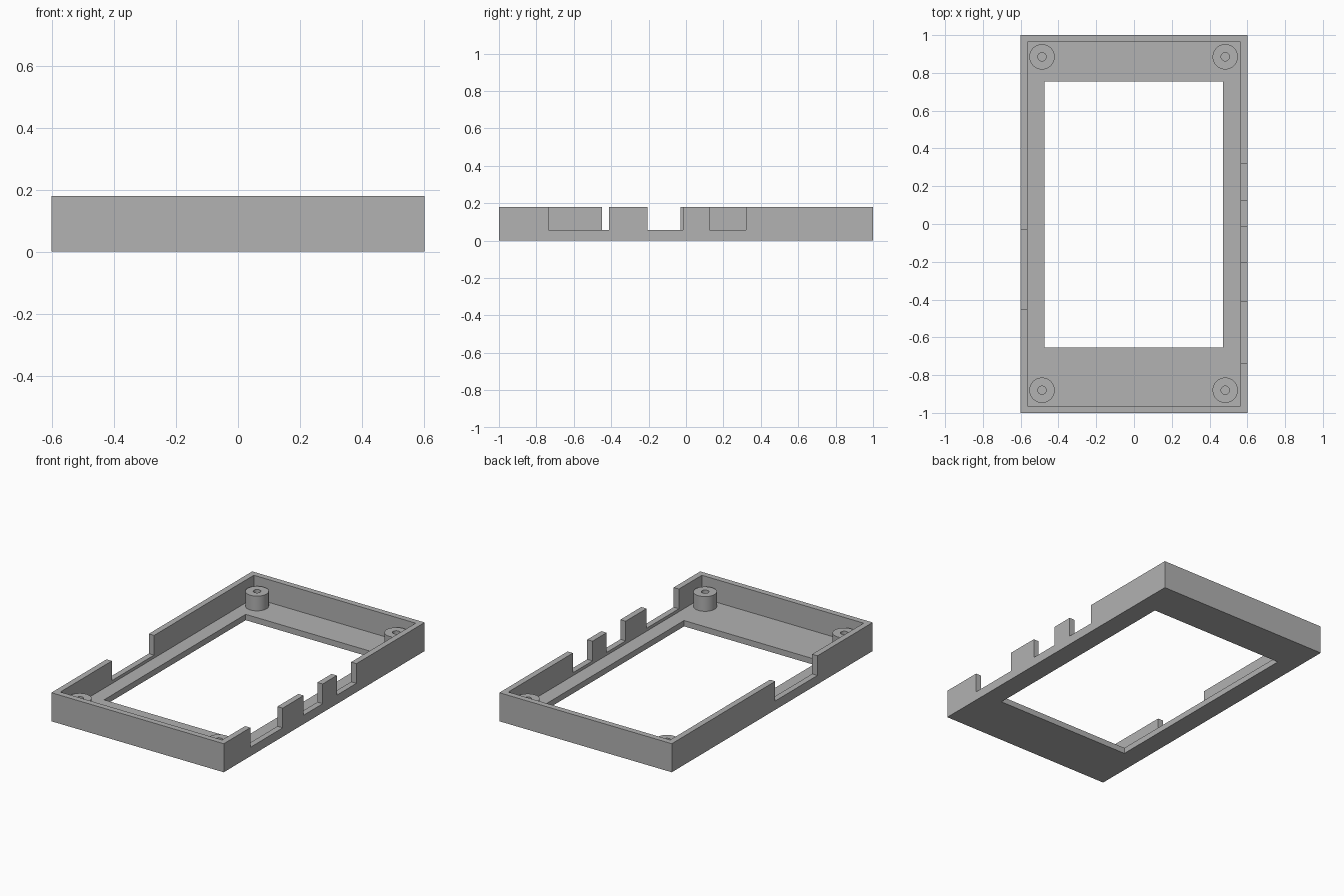
import bpy, bmesh, math
from mathutils import Matrix, Vector

cube = bpy.data.objects.get("Cube")
if cube:
    bpy.data.objects.remove(cube, do_unlink=True)

W, L, H = 1.202, 2.0, 0.18      # outer size
WALL, FLOOR = 0.037, 0.037      # thicknesses
SILL = 0.056                    # height of the notch bottoms

grey = bpy.data.materials.new("plain grey")
grey.use_nodes = True
colour = (0.445, 0.445, 0.445, 1)
grey.diffuse_color = colour
grey.node_tree.nodes["Principled BSDF"].inputs["Base Color"].default_value = colour


def add_object(name, bm):
    bmesh.ops.recalc_face_normals(bm, faces=bm.faces)
    mesh = bpy.data.meshes.new(name)
    bm.to_mesh(mesh)
    bm.free()
    mesh.materials.append(grey)
    obj = bpy.data.objects.new(name, mesh)
    bpy.context.collection.objects.link(obj)
    return obj


def box(name, x, y, z):
    """Box from (min, max) ranges."""
    bm = bmesh.new()
    size = Vector((x[1] - x[0], y[1] - y[0], z[1] - z[0]))
    centre = Vector((sum(x), sum(y), sum(z))) / 2
    bmesh.ops.create_cube(bm, size=1, matrix=Matrix.Translation(centre) @ Matrix.Diagonal(size).to_4x4())
    return add_object(name, bm)


def boss(name, x, y, top=0.13, outer=0.067, inner=0.022):
    """Hollow screw post turned from a profile."""
    bm = bmesh.new()
    profile = [(outer, FLOOR), (outer, top), (inner, top), (inner, FLOOR)]
    verts = [bm.verts.new((r, 0, z)) for r, z in profile]
    edges = [bm.edges.new(pair) for pair in zip(verts, verts[1:])]
    bmesh.ops.spin(bm, geom=verts + edges, axis=(0, 0, 1), cent=(0, 0, 0),
                   angle=math.tau, steps=48, use_merge=True)
    bmesh.ops.remove_doubles(bm, verts=bm.verts, dist=0.0001)
    bmesh.ops.translate(bm, verts=bm.verts, vec=(x, y, 0))
    obj = add_object(name, bm)
    # Make sure the outer wall faces outwards
    wall = max(obj.data.polygons, key=lambda p: (p.center - Vector((x, y, 0))).xy.length)
    if wall.normal.xy.dot((wall.center - Vector((x, y, 0))).xy) < 0:
        obj.data.flip_normals()
    return obj


# Tray body
frame = box("bezel_frame", (-W / 2, W / 2), (-L / 2, L / 2), (0, H))

# Cavity, display opening and side notches
ix, iy = W / 2 - WALL, L / 2 - WALL
right_wall = (-W / 2 - 0.1, -ix + 0.02)
left_wall = (ix - 0.02, W / 2 + 0.1)
cutters = [
    box("cavity_cutter", (-ix, ix), (-iy, iy), (FLOOR, H + 0.1)),
    box("opening_cutter", (-0.475, 0.472), (-0.655, 0.755), (-0.1, H + 0.1)),
    box("right_notch_cutter", right_wall, (-0.45, -0.03), (SILL, H + 0.1)),
]
for span in [(-0.735, -0.413), (-0.205, -0.015), (0.125, 0.32)]:
    cutters.append(box("left_notch_cutter", left_wall, span, (SILL, H + 0.1)))

for cutter in cutters:
    mod = frame.modifiers.new(cutter.name, 'BOOLEAN')
    mod.operation = 'DIFFERENCE'
    mod.solver = 'EXACT'
    mod.object = cutter

# Bake the cuts and drop the cutters
depsgraph = bpy.context.evaluated_depsgraph_get()
cut_mesh = bpy.data.meshes.new_from_object(frame.evaluated_get(depsgraph))
frame.modifiers.clear()
frame.data = cut_mesh
cut_mesh.materials.clear()
cut_mesh.materials.append(grey)
for cutter in cutters:
    bpy.data.objects.remove(cutter, do_unlink=True)

# Screw posts in the corners
posts = []
for end, y in (("front", -0.88), ("back", 0.885)):
    for side, x in (("right", -0.487), ("left", 0.483)):
        posts.append(boss(f"{end}_{side}_screw_post", x, y))

bpy.ops.object.select_all(action='DESELECT')
for post in posts:
    post.select_set(True)
bpy.context.view_layer.objects.active = posts[0]
bpy.ops.object.shade_smooth_by_angle(angle=math.radians(30))
